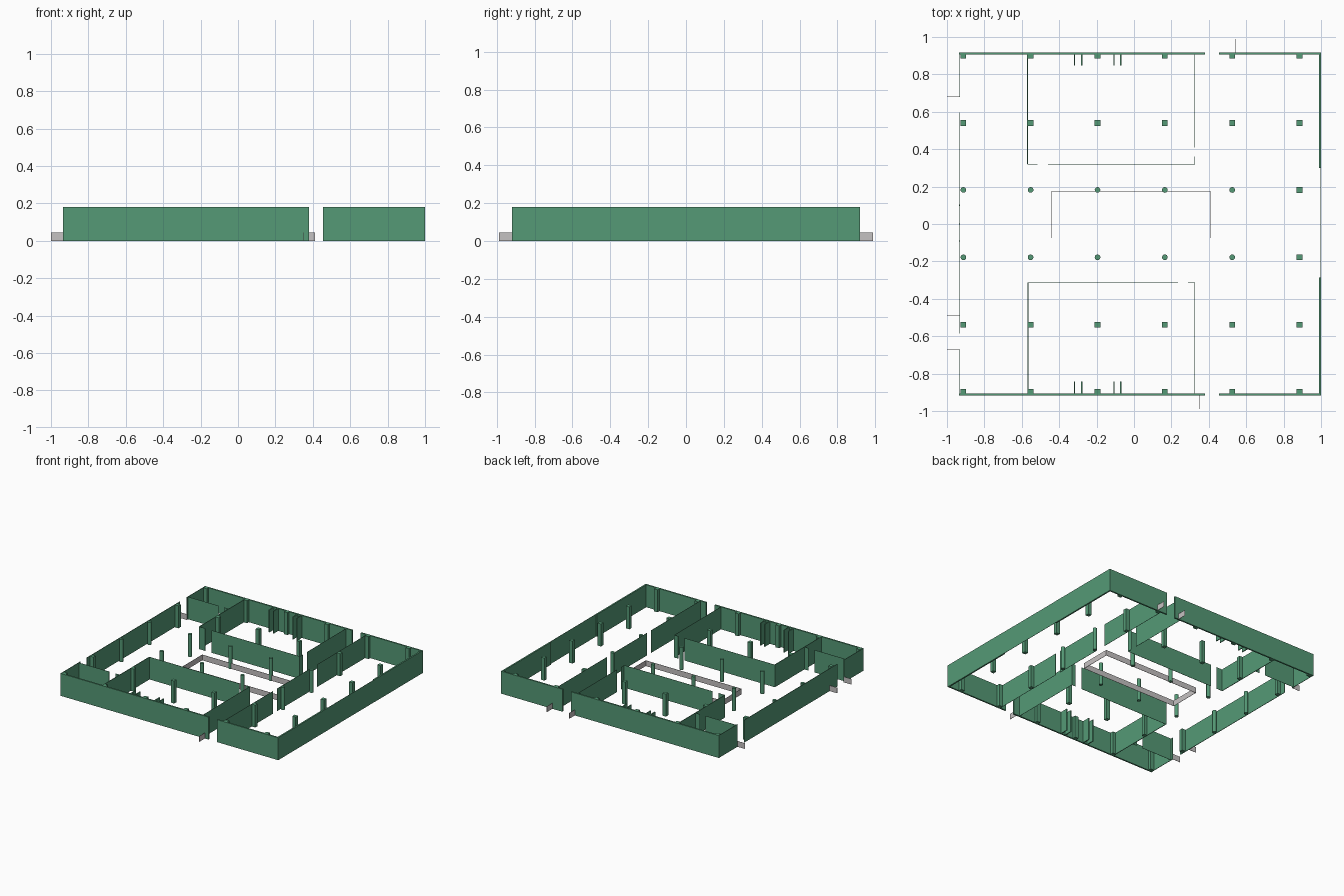
import bpy

cube = bpy.data.objects.get("Cube")
if cube:
    bpy.data.objects.remove(cube, do_unlink=True)

HIGH, LOW = 0.18, 0.045
THIN, THICK = 0.002, 0.012


def material(name, rgb):
    m = bpy.data.materials.new(name)
    m.use_nodes = True
    m.diffuse_color = (*rgb, 1)
    m.node_tree.nodes["Principled BSDF"].inputs["Base Color"].default_value = (*rgb, 1)
    return m


green = material("wall green", (0.09, 0.32, 0.18))
grey = material("low wall grey", (0.56, 0.54, 0.54))


def box(name, x0, x1, y0, y1, h=HIGH, mat=green):
    bpy.ops.mesh.primitive_cube_add(size=1, location=((x0 + x1) / 2, (y0 + y1) / 2, h / 2))
    o = bpy.context.object
    o.name = name
    o.scale = (abs(x1 - x0), abs(y1 - y0), h)
    bpy.ops.object.transform_apply(location=False, rotation=False, scale=True)
    o.data.materials.append(mat)


def wall_x(name, y, spans, t=THIN, h=HIGH, mat=green):
    """Wall running along x at a fixed y, one box per span."""
    for a, b in spans:
        box(name, a, b, y - t / 2, y + t / 2, h, mat)


def wall_y(name, x, spans, t=THIN, h=HIGH, mat=green):
    """Wall running along y at a fixed x, one box per span."""
    for a, b in spans:
        box(name, x - t / 2, x + t / 2, a, b, h, mat)


# Outer walls with door openings
for name, y in (("back_wall", 0.912), ("front_wall", -0.912)):
    wall_x(name, y, [(-0.935, 0.38), (0.455, 1)], THICK)
wall_y("left_wall_thick", 0.994, [(0.3, 0.918), (-0.918, -0.285)], THICK)
wall_y("left_wall_thin", 0.998, [(-0.285, 0.3)])
wall_y("right_wall", -0.932, [(0.68, 0.918), (-0.585, 0.595), (-0.918, -0.67)], 0.004)
for y in (-0.09, 0, 0.1):
    box("right_wall_mullion", -0.935, -0.929, y - 0.003, y + 0.003)

# Back rooms
wall_x("back_office_wall", 0.695, [(-0.93, -0.66), (-0.61, -0.57)])
wall_y("back_room_right_wall", -0.569, [(0.32, 0.91)], 0.005)
wall_x("back_room_front_wall", 0.32, [(-0.57, -0.515), (-0.46, 0.325)])
wall_y("back_room_left_wall", 0.325, [(0.32, 0.36), (0.41, 0.91)])

# Front rooms
wall_x("front_office_wall", -0.69, [(-0.93, -0.66), (-0.605, -0.565)])
wall_y("front_room_right_wall", -0.567, [(-0.91, -0.315)], 0.005)
wall_x("front_room_back_wall", -0.315, [(-0.57, 0.235), (0.29, 0.325)])
wall_y("front_room_left_wall", 0.325, [(-0.91, -0.315)])

# Long corridor wall
wall_y("corridor_wall", 0.508, [(0.275, 0.91), (-0.23, 0.185), (-0.91, -0.28)])

# Short fins on the front and back walls
for x in (-0.318, -0.28, -0.107, -0.071):
    wall_y("back_fin", x, [(0.848, 0.91)], 0.007)
    wall_y("front_fin", x, [(-0.91, -0.842)], 0.007)

# Column grid: round in the middle rows, square elsewhere
for x in (-0.912, -0.553, -0.195, 0.165, 0.525, 0.885):
    for y in (-0.896, -0.538, -0.178, 0.182, 0.54, 0.9):
        if abs(y) < 0.3 and x < 0.8:
            bpy.ops.mesh.primitive_cylinder_add(vertices=24, radius=0.015, depth=HIGH,
                                                location=(x, y, HIGH / 2))
            bpy.context.object.name = "round_column"
            bpy.context.object.data.materials.append(green)
            bpy.ops.object.shade_smooth_by_angle()
        else:
            box("square_column", x - 0.015, x + 0.015, y - 0.015, y + 0.015)

# Low enclosure in the central hall
for y in (-0.075, 0.175):
    wall_x("low_enclosure_side", y, [(-0.44, 0.41)], THIN, LOW, grey)
for x in (-0.44, 0.41):
    wall_y("low_enclosure_end", x, [(-0.075, 0.175)], THIN, LOW, grey)

# Low screens outside the doors
for y in (0.68, -0.49, -0.672):
    wall_x("right_door_screen", y, [(-1, -0.93)], THIN, LOW, grey)
for x in (0.345, 0.545):
    wall_y("back_door_screen", x, [(0.918, 0.988)], THIN, LOW, grey)
wall_y("front_door_screen", 0.348, [(-0.988, -0.918)], THIN, LOW, grey)
